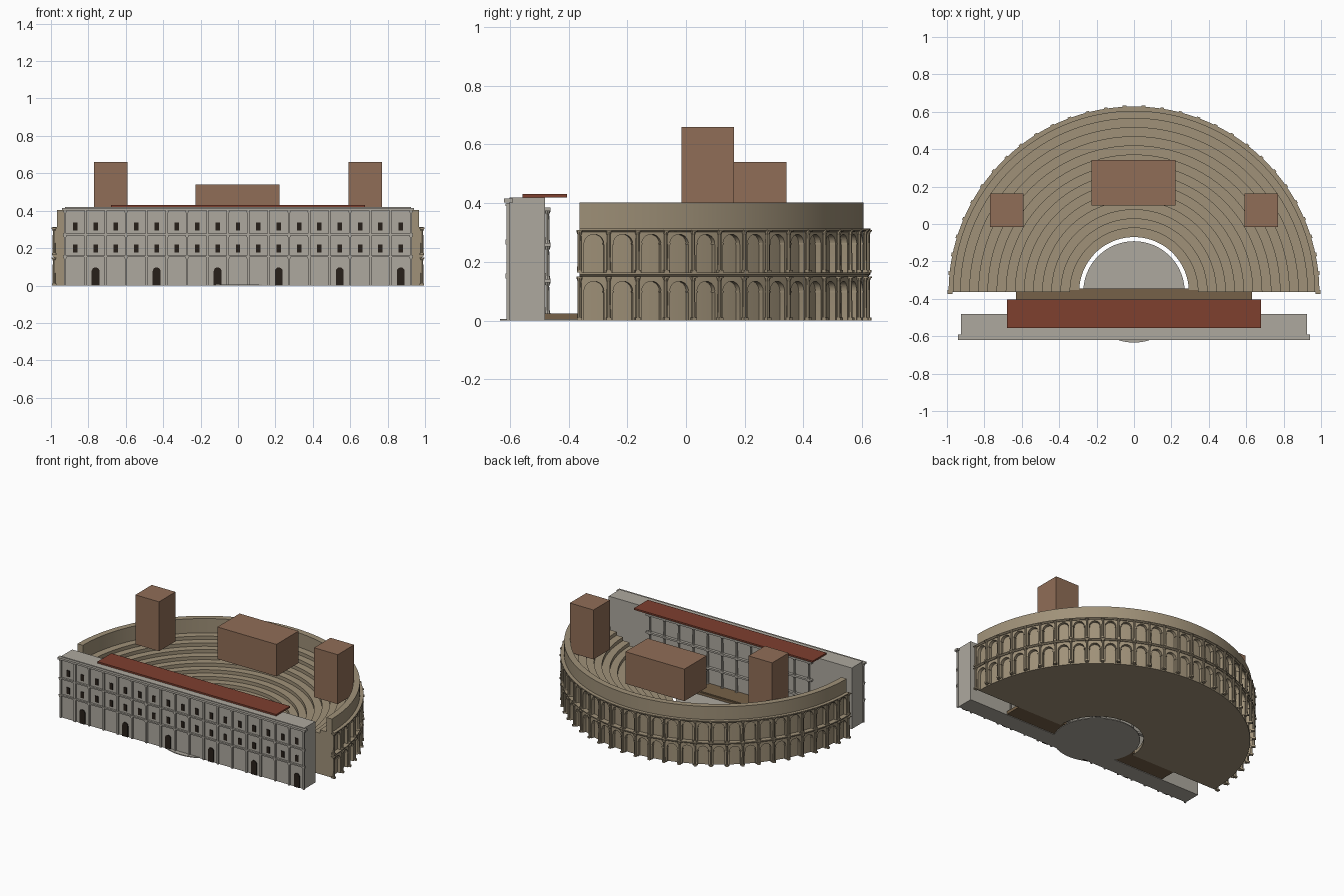
import bpy, bmesh, math
from mathutils import Matrix, Vector

if "Cube" in bpy.data.objects:
    bpy.data.objects.remove(bpy.data.objects["Cube"])

CY = -0.363         # centre of the half circle
BAYS = 31
STEP = math.pi / BAYS

def material(name, rgb):
    m = bpy.data.materials.new(name)
    m.diffuse_color = (*rgb, 1)
    m.use_nodes = True
    m.node_tree.nodes["Principled BSDF"].inputs["Base Color"].default_value = m.diffuse_color
    return m

TAN = material("travertine", (0.35, 0.285, 0.19))
GREY = material("grey_stone", (0.42, 0.395, 0.345))
BROWN = material("brick_brown", (0.28, 0.155, 0.095))
RED = material("roof_red", (0.21, 0.05, 0.028))
WOOD = material("stage_wood", (0.18, 0.12, 0.065))
DARK = material("dark_opening", (0.02, 0.014, 0.01))

def finish(name, bm, mat, smooth=False):
    bmesh.ops.recalc_face_normals(bm, faces=bm.faces)
    me = bpy.data.meshes.new(name)
    bm.to_mesh(me)
    bm.free()
    ob = bpy.data.objects.new(name, me)
    bpy.context.collection.objects.link(ob)
    me.materials.append(mat)
    if smooth:
        bpy.ops.object.select_all(action='DESELECT')
        ob.select_set(True)
        bpy.context.view_layer.objects.active = ob
        bpy.ops.object.shade_smooth_by_angle(angle=math.radians(30))
    return ob

def add_box(bm, x0, x1, y0, y1, z0, z1, mat=Matrix()):
    m = mat @ Matrix.Translation(((x0+x1)/2, (y0+y1)/2, (z0+z1)/2)) @ Matrix.Diagonal((x1-x0, y1-y0, z1-z0, 1))
    bmesh.ops.create_cube(bm, size=1, matrix=m)

def add_cone(bm, x, y, z0, z1, r0, r1, mat=Matrix(), seg=8):
    bmesh.ops.create_cone(bm, cap_ends=True, segments=seg, radius1=r0, radius2=r1, depth=z1-z0,
                          matrix=mat @ Matrix.Translation((x, y, (z0+z1)/2)))

def box(name, dims, mat):
    bm = bmesh.new()
    add_box(bm, *dims)
    return finish(name, bm, mat)

def polar(r, a, z):
    return Vector((r*math.cos(a), CY + r*math.sin(a), z))

def add_half_ring(bm, profile, seg=BAYS*3):
    rows = [[bm.verts.new(polar(r, math.pi*i/seg, z)) for r, z in profile] for i in range(seg+1)]
    n = len(profile)
    for a, b in zip(rows, rows[1:]):
        for j in range(n):
            k = (j+1) % n
            bm.faces.new((a[j], a[k], b[k], b[j]))
    bm.faces.new(rows[0])
    bm.faces.new(rows[-1])

def half_ring(name, profile, mat):
    bm = bmesh.new()
    add_half_ring(bm, profile)
    return finish(name, bm, mat, True)

# seating: solid half rings, each one step higher
N, R0, R1, Z1 = 13, 0.293, 0.927, 0.305
for i in range(N):
    ra, rb, z = R0+(R1-R0)*i/N, R0+(R1-R0)*(i+1)/N, Z1*(i+1)/N
    half_ring(f"seat_ring_{i+1}", [(ra, 0), (rb, 0), (rb, z), (ra, z)], TAN)

# outer ring wall and string courses
half_ring("ring_wall", [(0.927, 0), (0.957, 0), (0.957, 0.31), (0.968, 0.31), (0.968, 0.403), (0.927, 0.403)], TAN)
for name, z in (("lower_cornice", 0.151), ("upper_cornice", 0.301)):
    half_ring(name, [(0.95, z), (0.984, z), (0.991, z+0.006), (0.991, z+0.012), (0.95, z+0.012)], TAN)

# arcade: arch panels bent around the ring, two tiers
bm = bmesh.new()
RO, RI, HALF, SEG = 0.979, 0.95, 0.034, 10
for zb, spring, top in ((0.0, 0.100, 0.151), (0.163, 0.260, 0.301)):
    for b in range(BAYS):
        mid = (b+0.5)*STEP
        P = lambda s, z, r: bm.verts.new(polar(r, mid + s/RO, z))
        e = STEP*RO/2
        curve = [(-HALF, zb)] + [(-HALF*math.cos(math.pi*i/SEG), spring + HALF*math.sin(math.pi*i/SEG))
                                 for i in range(SEG+1)] + [(HALF, zb)]
        outline = curve[1:-1]
        for (s0, z0), (s1, z1) in zip(outline, outline[1:]):
            bm.faces.new((P(s0, z0, RO), P(s0, top, RO), P(s1, top, RO), P(s1, z1, RO)))
        for s0, s1 in ((-e, -HALF), (HALF, e)):
            bm.faces.new((P(s0, zb, RO), P(s0, top, RO), P(s1, top, RO), P(s1, zb, RO)))
        for (s0, z0), (s1, z1) in zip(curve, curve[1:]):
            bm.faces.new((P(s0, z0, RO), P(s1, z1, RO), P(s1, z1, RI), P(s0, z0, RI)))
    # pier ends closing the two cut faces
    for a in (0, math.pi):
        bm.faces.new([bm.verts.new(polar(r, a, z)) for r, z in ((RI, zb), (RO, zb), (RO, top), (RI, top))])
bmesh.ops.remove_doubles(bm, verts=bm.verts, dist=0.0002)
finish("arcade_walls", bm, TAN, True)

# engaged columns with bases, capitals and imposts
bm = bmesh.new()
for i in range(BAYS+1):
    m = Matrix.Translation((0, CY, 0)) @ Matrix.Rotation(i*STEP, 4, 'Z')
    for zb, h in ((0.0, 0.151), (0.163, 0.146)):
        r = 0.984
        add_box(bm, 0.97, 0.995, -0.009, 0.009, zb, zb+0.010, m)
        add_cone(bm, r, 0, zb+0.010, zb+h-0.016, 0.0075, 0.0062, m)
        add_cone(bm, r, 0, zb+h-0.018, zb+h-0.006, 0.0062, 0.010, m)
        add_box(bm, 0.97, 0.997, -0.010, 0.010, zb+h-0.006, zb+h, m)
        if 0 < i < BAYS:
            add_box(bm, 0.957, 0.981, -0.018, 0.018, zb+0.096, zb+0.101, m)
finish("arcade_columns", bm, TAN, True)

# orchestra floor disc
bm = bmesh.new()
add_cone(bm, 0, CY, 0, 0.006, 0.271, 0.271, seg=64)
finish("orchestra_floor", bm, GREY)

# stage platform and its low front step
box("stage_platform", (-0.63, 0.63, -0.485, -0.354, 0.004, 0.025), WOOD)
box("stage_front", (-0.335, 0.335, -0.354, -0.344, 0.002, 0.022), WOOD)

# stage building
box("stage_building", (-0.925, 0.925, -0.601, -0.481, 0, 0.42), GREY)
box("stage_roof", (-0.68, 0.68, -0.556, -0.405, 0.42, 0.431), RED)

# facade pilasters and cornices
BW = 0.1088
bm = bmesh.new()
for i in range(18):
    x = (i-8.5)*BW
    add_box(bm, x-0.006, x+0.006, -0.612, -0.60, 0, 0.40)
    for z in (0.150, 0.266, 0.396):
        add_box(bm, x-0.008, x+0.008, -0.614, -0.60, z-0.006, z+0.002)
for z in (0.152, 0.268):
    add_box(bm, -0.935, 0.935, -0.614, -0.60, z, z+0.009)
add_box(bm, -0.942, 0.942, -0.619, -0.59, 0.402, 0.415)
finish("facade_trim", bm, GREY)

# dark windows and dark arched doors
dark = bmesh.new()
for i in range(17):
    x = (i-8)*BW
    for z in (0.176, 0.294):
        add_box(dark, x-0.012, x+0.012, -0.605, -0.59, z, z+0.043)
    if i % 3 == 1:
        pts = [(x-0.021, 0.0)] + [(x-0.021*math.cos(math.pi*k/10), 0.076+0.021*math.sin(math.pi*k/10))
                                  for k in range(11)] + [(x+0.021, 0.0)]
        f = dark.faces.new([dark.verts.new((px, -0.607, pz)) for px, pz in pts])
        ext = bmesh.ops.extrude_face_region(dark, geom=[f])
        bmesh.ops.translate(dark, vec=(0, 0.012, 0),
                            verts=[v for v in ext['geom'] if isinstance(v, bmesh.types.BMVert)])
finish("windows_and_doors", dark, DARK)

# three tiers of columns on the stage wall
bm = bmesh.new()
for z0, z1 in ((0.025, 0.130), (0.142, 0.252), (0.264, 0.374)):
    for i in range(12):
        x = (i-5.5)*0.11
        add_cone(bm, x, -0.472, z0, z0+0.010, 0.010, 0.008)
        add_cone(bm, x, -0.472, z0+0.010, z1-0.012, 0.0075, 0.0062)
        add_cone(bm, x, -0.472, z1-0.012, z1, 0.0062, 0.011)
    add_box(bm, -0.63, 0.63, -0.485, -0.462, z1, z1+0.012)
finish("stage_wall_columns", bm, GREY, True)

# later brown blocks standing over the seating
box("centre_block", (-0.227, 0.222, 0.10, 0.342, 0.32, 0.54), BROWN)
for name, s in (("left_tower", -1), ("right_tower", 1)):
    box(name, (s*0.68-0.09, s*0.68+0.09, -0.016, 0.163, 0.32, 0.66), BROWN)
